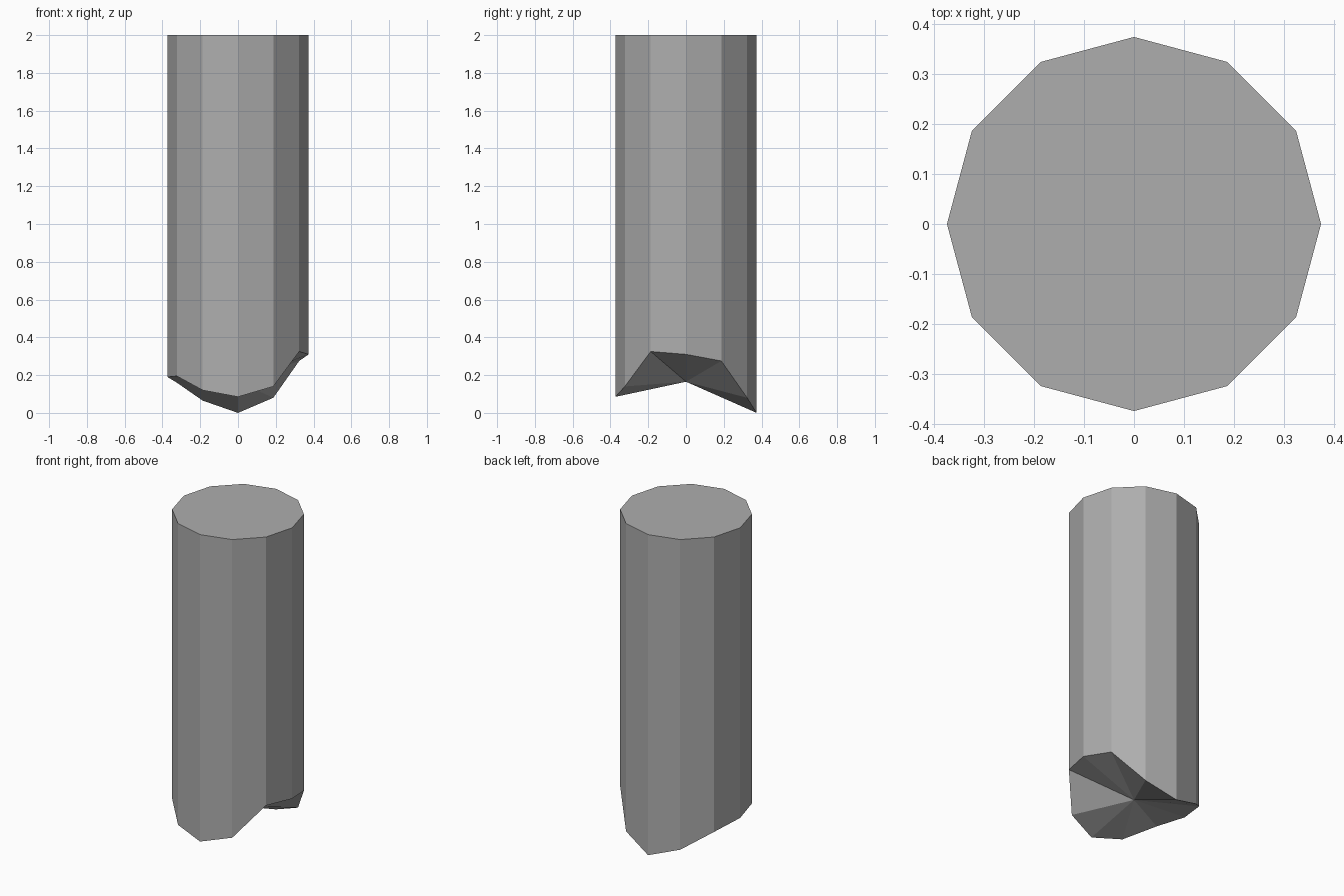
import bpy
import bmesh
from math import cos, sin, tau

if "Cube" in bpy.data.objects:
    bpy.data.objects.remove(bpy.data.objects["Cube"], do_unlink=True)

RADIUS = 0.374
TOP = 2.0
CENTRE_HEIGHT = 0.165
# Height of the broken lower rim at each corner, counter-clockwise from +x
RIM = [0.31, 0.275, 0.08, 0.0, 0.065, 0.16, 0.19, 0.195, 0.12, 0.085, 0.14, 0.325]
SIDES = len(RIM)

# Plain grey material
grey = bpy.data.materials.new("grey")
grey.use_nodes = True
colour = (0.42, 0.42, 0.42, 1)
grey.diffuse_color = colour
grey.node_tree.nodes["Principled BSDF"].inputs["Base Color"].default_value = colour


def corner(i, z):
    angle = tau * i / SIDES
    return RADIUS * cos(angle), RADIUS * sin(angle), z


# Twelve-sided column: flat top, straight walls, jagged fan underneath
bm = bmesh.new()
upper = [bm.verts.new(corner(i, TOP)) for i in range(SIDES)]
lower = [bm.verts.new(corner(i, z)) for i, z in enumerate(RIM)]
centre = bm.verts.new((0, 0, CENTRE_HEIGHT))
bm.faces.new(upper)
for i in range(SIDES):
    j = (i + 1) % SIDES
    bm.faces.new((lower[i], lower[j], upper[j], upper[i]))
    bm.faces.new((lower[j], lower[i], centre))
bm.normal_update()

mesh = bpy.data.meshes.new("broken_column")
bm.to_mesh(mesh)
bm.free()
mesh.materials.append(grey)
column = bpy.data.objects.new("broken_column", mesh)
bpy.context.collection.objects.link(column)
